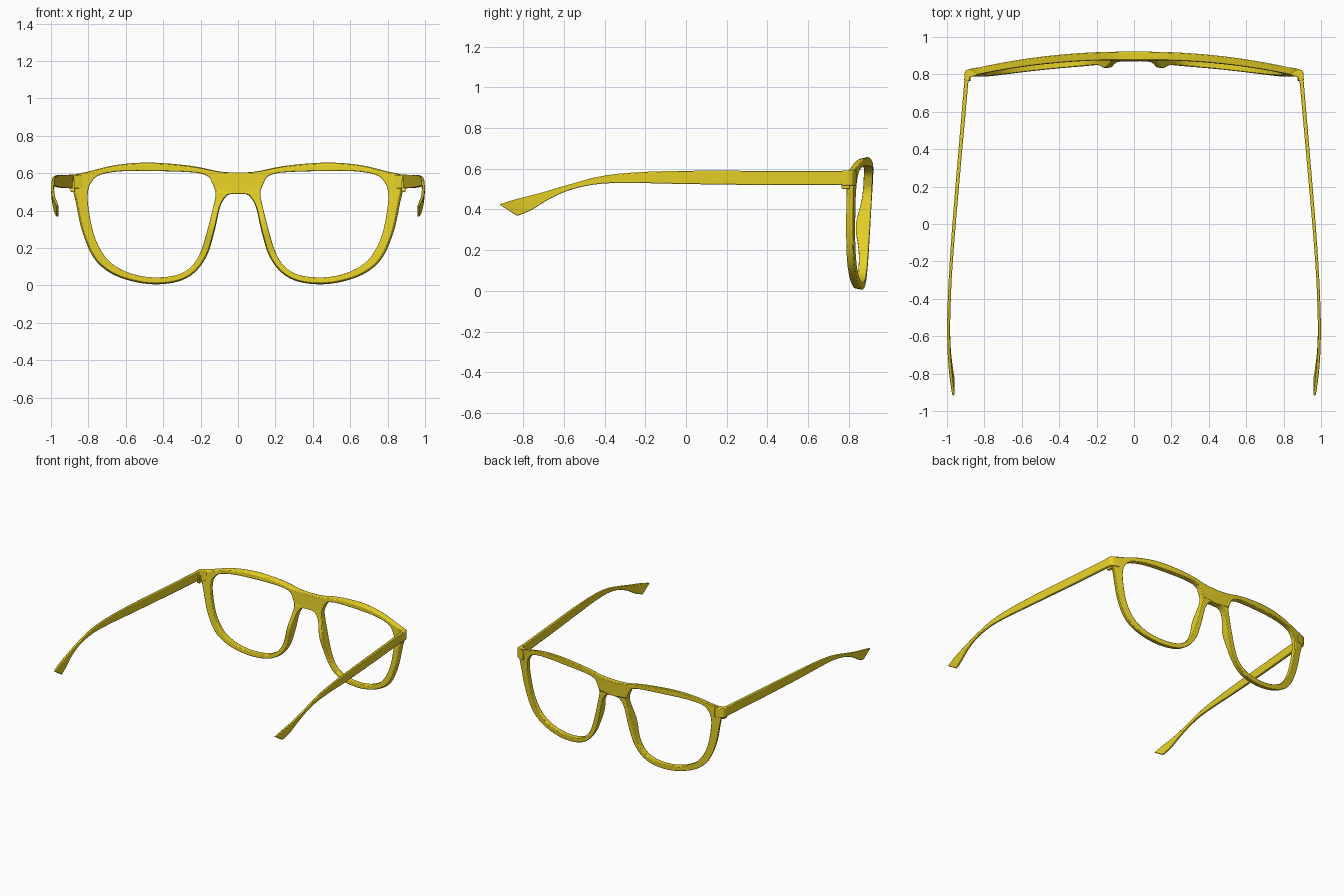
import bpy, bmesh, math

if "Cube" in bpy.data.objects:
    bpy.data.objects.remove(bpy.data.objects["Cube"])

yellow = bpy.data.materials.new("yellow_acetate")
yellow.diffuse_color = (0.8, 0.64, 0.02, 1)
yellow.use_nodes = True
yellow.node_tree.nodes["Principled BSDF"].inputs["Base Color"].default_value = yellow.diffuse_color


def spline(pts, steps):
    """Catmull-Rom through tuples of any length, open ended."""
    out = []
    for i in range(len(pts) - 1):
        a, b = pts[max(i - 1, 0)], pts[i]
        c, d = pts[i + 1], pts[min(i + 2, len(pts) - 1)]
        for s in range(steps):
            t = s / steps
            out.append(tuple(
                0.5 * (2 * q + (r - p) * t + (2 * p - 5 * q + 4 * r - u) * t * t
                       + (3 * q - p - 3 * r + u) * t ** 3)
                for p, q, r, u in zip(a, b, c, d)))
    out.append(pts[-1])
    return out


def finish(name, bm, bevel):
    """Turn the right half into a mirrored, bevelled, smooth object."""
    bmesh.ops.recalc_face_normals(bm, faces=bm.faces)
    me = bpy.data.meshes.new(name)
    bm.to_mesh(me)
    bm.free()
    me.materials.append(yellow)
    ob = bpy.data.objects.new(name, me)
    bpy.context.collection.objects.link(ob)
    bpy.ops.object.select_all(action='DESELECT')
    ob.select_set(True)
    bpy.context.view_layer.objects.active = ob
    bpy.ops.object.shade_smooth_by_angle(angle=math.radians(40))
    m = ob.modifiers.new("mirror", 'MIRROR')
    m.merge_threshold = 0.0005
    b = ob.modifiers.new("bevel", 'BEVEL')
    b.width, b.segments = bevel, 2
    b.limit_method, b.angle_limit = 'ANGLE', math.radians(45)
    return ob


def loft(sections, closed):
    """Skin four-cornered sections, leaving the mirror plane open."""
    bm = bmesh.new()
    rings = [[bm.verts.new(p) for p in s] for s in sections]
    n = len(rings)
    for i in range(n if closed else n - 1):
        a, b = rings[i], rings[(i + 1) % n]
        for k in range(4):
            quad = (a[k], a[(k + 1) % 4], b[(k + 1) % 4], b[k])
            if any(v.co.x > 1e-4 for v in quad):
                bm.faces.new(quad)
    if not closed:
        bm.faces.new(rings[0])
        bm.faces.new(rings[-1])
    return bm


# Rim and bridge: outer x, z and lens-opening x, z, from bridge top around to bridge bottom
rim = [(0, .603, .145, .565), (.10, .61, .17, .588), (.25, .64, .25, .605),
       (.47, .658, .47, .612), (.65, .645, .63, .61), (.80, .61, .74, .59),
       (.88, .588, .785, .55), (.885, .52, .802, .50), (.868, .44, .80, .42),
       (.835, .29, .77, .27), (.775, .15, .715, .16), (.69, .07, .65, .10),
       (.58, .025, .56, .06), (.45, .005, .45, .043), (.32, .02, .33, .055),
       (.23, .07, .25, .10), (.165, .16, .20, .18), (.125, .29, .16, .31),
       (.095, .42, .13, .43), (.055, .482, .12, .48), (0, .49, .122, .51)]
stations = spline(rim, 5)
first, last = rim[0], rim[-1]
for t in (.25, .5, .75):
    stations.append(tuple(a + (b - a) * t for a, b in zip(last, first)))


def front_y(x, z):
    return .922 - .123 * x * x - .03 * (1 - z / .6)


def back_y(x, z):
    pad = .027 * math.exp(-((z - .32) / .1) ** 2) if x < .3 else 0
    return front_y(x, z) - .045 + .010 * x - pad


sections = []
for ox, oz, ix, iz in stations:
    ox = max(ox, 0)
    f = .2 * min(1, ox / .2)
    bx, bz = ox + (ix - ox) * f, oz + (iz - oz) * f
    sections.append([(ox, front_y(ox, oz), oz), (bx, back_y(bx, bz), bz),
                     (ix, back_y(ix, iz), iz), (ix, front_y(ix, iz), iz)])
finish("front_frame", loft(sections, True), .005)

# Corner end pieces that wrap back to the hinges
plan = [(.835, .795), (.835, .838), (.88, .829), (.898, .822), (.906, .808),
        (.908, .765), (.88, .765), (.878, .785)]
bm = bmesh.new()
face = bm.faces.new([bm.verts.new((x, y, .517)) for x, y in plan])
up = bmesh.ops.extrude_face_region(bm, geom=[face])["geom"]
bmesh.ops.translate(bm, vec=(0, 0, .075),
                    verts=[v for v in up if isinstance(v, bmesh.types.BMVert)])
finish("end_pieces", bm, .005)

# Hinge blocks under the corners
bm = bmesh.new()
bmesh.ops.create_cube(bm, size=1)
bmesh.ops.scale(bm, vec=(.022, .04, .06), verts=bm.verts)
bmesh.ops.translate(bm, vec=(.884, .785, .53), verts=bm.verts)
finish("hinges", bm, .004)

# Temples: top y, z, bottom y, z, centre x, half thickness
arm = [(.80, .59, .80, .52, .893, .011), (.4, .59, .4, .52, .928, .010),
       (0, .59, 0, .525, .962, .009), (-.25, .582, -.25, .53, .980, .008),
       (-.42, .563, -.42, .526, .988, .008), (-.58, .521, -.56, .499, .991, .008),
       (-.72, .480, -.67, .452, .987, .008), (-.83, .452, -.76, .397, .977, .008),
       (-.918, .425, -.83, .368, .965, .007)]
sections = [[(x - h, ty, tz), (x + h, ty, tz), (x + h, by, bz), (x - h, by, bz)]
            for ty, tz, by, bz, x, h in spline(arm, 5)]
finish("temples", loft(sections, False), .004)
